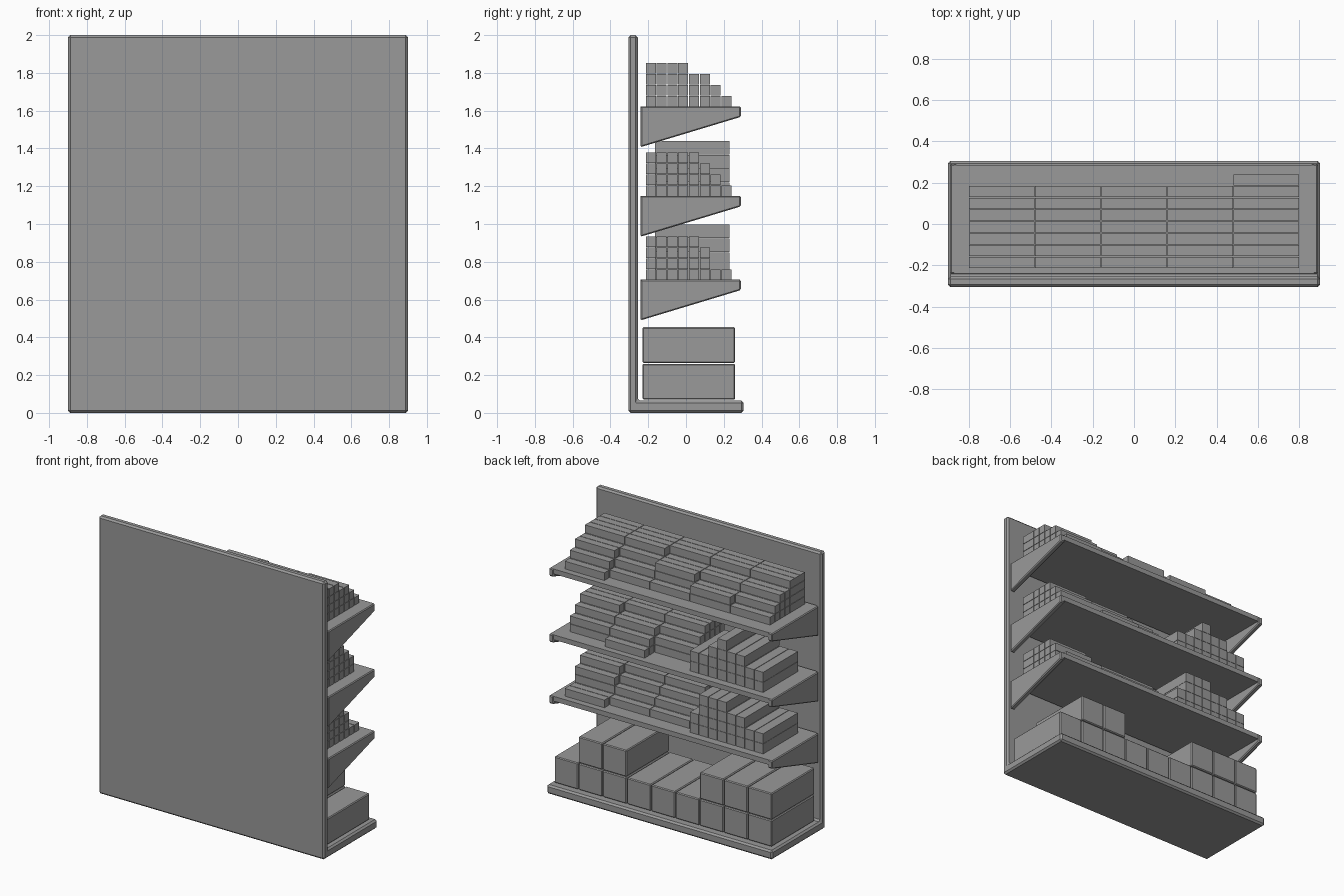
import bpy
import bmesh

cube = bpy.data.objects.get("Cube")
if cube:
    bpy.data.objects.remove(cube)

grey = bpy.data.materials.new("plain_grey")
grey.use_nodes = True
GREY = (0.32, 0.32, 0.32, 1)
grey.diffuse_color = GREY
grey.node_tree.nodes["Principled BSDF"].inputs["Base Color"].default_value = GREY


def finish(name, bm, bevel=0):
    bmesh.ops.recalc_face_normals(bm, faces=bm.faces)
    mesh = bpy.data.meshes.new(name)
    bm.to_mesh(mesh)
    bm.free()
    mesh.materials.append(grey)
    obj = bpy.data.objects.new(name, mesh)
    bpy.context.collection.objects.link(obj)
    if bevel:
        mod = obj.modifiers.new("edge_bevel", 'BEVEL')
        mod.width = bevel
        mod.segments = 1
    return obj


def add_box(bm, x, y, z):
    """Box from (low, high) pairs."""
    verts = bmesh.ops.create_cube(bm, size=1)["verts"]
    for v in verts:
        v.co = [pair[0] if c < 0 else pair[1] for c, pair in zip(v.co, (x, y, z))]


def add_prism(bm, profile, x0, x1):
    """Extrude a (y, z) profile along x."""
    face = bm.faces.new([bm.verts.new((x0, y, z)) for y, z in profile])
    new = bmesh.ops.extrude_face_region(bm, geom=[face])["geom"]
    for v in new:
        if isinstance(v, bmesh.types.BMVert):
            v.co.x = x1


# Back panel and base in one L-shaped piece
bm = bmesh.new()
add_prism(bm, [(-0.305, 0), (0.305, 0), (0.305, 0.065), (-0.255, 0.065),
               (-0.255, 2), (-0.305, 2)], -0.9, 0.9)
finish("back_panel_and_base", bm, 0.012)

# Shelves: thin board with a tapered bracket at each end
levels = {"lower": 0.705, "middle": 1.148, "upper": 1.622}
for name, top in levels.items():
    bm = bmesh.new()
    add_box(bm, (-0.87, 0.87), (-0.24, 0.285), (top - 0.035, top))
    finish(name + "_shelf_board", bm)
    for side, label in ((1, "left"), (-1, "right")):
        bm = bmesh.new()
        add_prism(bm, [(-0.24, top), (0.29, top), (0.29, top - 0.055),
                       (-0.24, top - 0.215)], side * 0.855, side * 0.89)
        finish(f"{name}_{label}_bracket", bm, 0.006)

# Small packs lying along the shelf, rows stepping down to the open side
PITCH = 0.0572
GAP = 0.002
pack_heights = {
    "upper": ["44443321", "4444321", "4443331", "4443322", "4443321"],
    "middle": ["4444432", "44443321", "444432"],
    "lower": ["44444311", "4444321", "4444321"],
}
for name, columns in pack_heights.items():
    bm = bmesh.new()
    for c, rows in enumerate(columns):
        x = 0.8 - c * 0.32
        for r, count in enumerate(rows):
            y = -0.215 + r * PITCH
            for k in range(int(count)):
                z = levels[name] + k * PITCH * 1.015
                add_box(bm, (x - 0.32 + GAP, x - GAP), (y + GAP, y + PITCH - GAP),
                        (z, z + PITCH - GAP))
    finish(name + "_small_packs", bm)

# Long packs pointing outwards on two shelves
LONG = 0.0735
for name, stacks in {"middle": "22343322", "lower": "24443322"}.items():
    bm = bmesh.new()
    for i, count in enumerate(stacks):
        x = -0.19 - i * LONG
        for k in range(int(count)):
            z = levels[name] + k * LONG
            add_box(bm, (x - LONG + GAP, x - GAP), (-0.165, 0.23), (z, z + LONG - GAP))
    finish(name + "_long_packs", bm)

# Large cartons on the base
WIDE = 0.193
for i, count in enumerate("122111222"):
    x = 0.87 - i * WIDE
    for k in range(int(count)):
        z = 0.07 + k * 0.194
        bm = bmesh.new()
        add_box(bm, (x - WIDE + GAP, x - GAP), (-0.23, 0.26), (z, z + 0.19))
        finish(f"carton_{i + 1}_{k + 1}", bm, 0.006)
